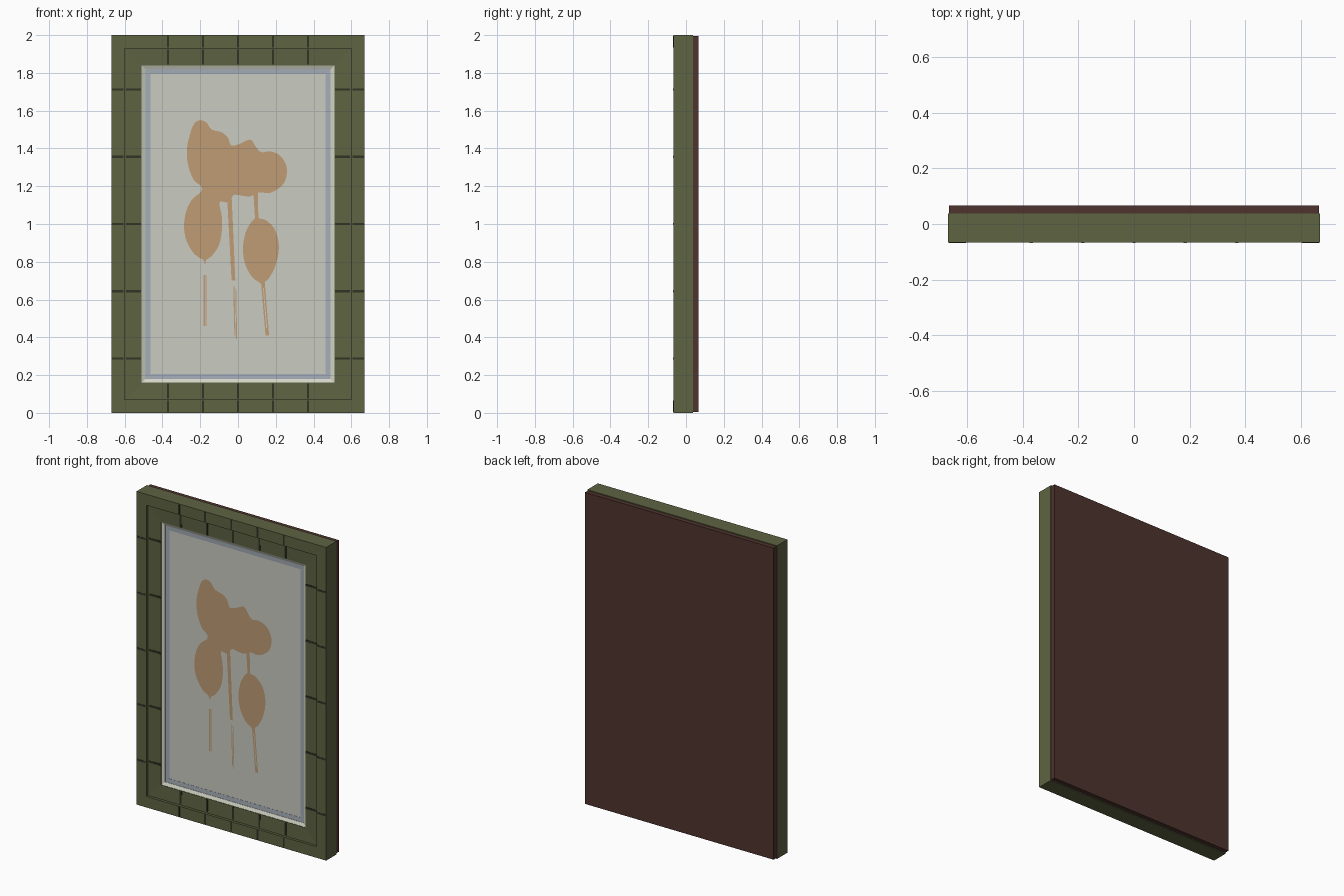
import bpy, bmesh
from mathutils import Vector

W, H = 0.67, 2.0          # half width, height


def mat(name, r, g, b):
    lin = [((c / 255 + 0.055) / 1.055) ** 2.4 for c in (r, g, b)]
    m = bpy.data.materials.new(name)
    m.diffuse_color = (*lin, 1)
    return m


OLIVE = mat("olive green", 94, 99, 66)
DARK = mat("dark olive", 48, 52, 34)
CREAM = mat("cream", 212, 213, 198)
BLUE = mat("grey blue", 165, 174, 184)
PAPER = mat("paper", 202, 203, 192)
TAN = mat("tan", 191, 156, 117)
BROWN = mat("dark brown", 78, 51, 45)


def finish(bm, name, material, recalc=True):
    if recalc:
        bmesh.ops.recalc_face_normals(bm, faces=bm.faces[:])
    me = bpy.data.meshes.new(name)
    bm.to_mesh(me)
    bm.free()
    me.materials.append(material)
    ob = bpy.data.objects.new(name, me)
    bpy.context.collection.objects.link(ob)
    return ob


def add_box(bm, x0, x1, y0, y1, z0, z1):
    geo = bmesh.ops.create_cube(bm, size=1)
    for v in geo["verts"]:
        v.co = ((x0 + x1) / 2 + v.co.x * (x1 - x0),
                (y0 + y1) / 2 + v.co.y * (y1 - y0),
                (z0 + z1) / 2 + v.co.z * (z1 - z0))


def mitred_frame(name, profile, material):
    """Four separate mitred rails; profile is a closed loop of (inset, y)."""
    bm = bmesh.new()
    corners = [(-1, 0), (1, 0), (1, 1), (-1, 1)]

    def ring(c):
        sx, top = c
        return [bm.verts.new((sx * (W - d), y, H - d if top else d))
                for d, y in profile]

    for i in range(4):
        a, b = ring(corners[i]), ring(corners[(i + 1) % 4])
        n = len(profile)
        for k in range(n):
            bm.faces.new((a[k], a[(k + 1) % n], b[(k + 1) % n], b[k]))
        bm.faces.new(a)
        bm.faces.new(b[::-1])
    return finish(bm, name, material)


# Frame: raised outer band, lower inner band
OUT_Y, IN_Y = -0.067, -0.05
mitred_frame("outer_frame", [(0, 0.038), (0, OUT_Y), (0.07, OUT_Y), (0.07, 0.038)], OLIVE)
mitred_frame("inner_frame", [(0.07, 0.038), (0.07, IN_Y), (0.16, IN_Y + 0.003), (0.16, 0.038)], OLIVE)
# Bevelled liner and coloured border around the picture
mitred_frame("liner", [(0.16, 0.0), (0.16, -0.044), (0.18, -0.035), (0.18, 0.0)], CREAM)
mitred_frame("picture_border", [(0.18, -0.02), (0.18, -0.033), (0.207, -0.032), (0.207, -0.02)], BLUE)

# Dark joint bars across both bands on all four sides
bm = bmesh.new()
for d0, d1, y in ((0.004, 0.065, OUT_Y), (0.077, 0.156, IN_Y)):
    for i in range(-2, 3):
        x, z, t = i * 0.185, 1 + i * 0.356, 0.006
        add_box(bm, x - t, x + t, y - 0.001, y + 0.006, d0, d1)
        add_box(bm, x - t, x + t, y - 0.001, y + 0.006, H - d1, H - d0)
        add_box(bm, -W + d0, -W + d1, y - 0.001, y + 0.006, z - t, z + t)
        add_box(bm, W - d1, W - d0, y - 0.001, y + 0.006, z - t, z + t)
finish(bm, "joint_bars", DARK)

# Picture paper and backing board
bm = bmesh.new()
add_box(bm, -0.5, 0.5, -0.031, 0.0, 0.17, 1.83)
finish(bm, "paper", PAPER)
bm = bmesh.new()
add_box(bm, -0.666, 0.666, 0.03, 0.067, 0.005, 1.995)
finish(bm, "backing_board", BROWN)


def smooth_loop(pts, steps=3):
    """Closed Catmull-Rom curve through the points."""
    out, n = [], len(pts)
    for i in range(n):
        p0, p1, p2, p3 = (Vector(pts[(i + k) % n]) for k in (-1, 0, 1, 2))
        for s in range(steps):
            t = s / steps
            out.append(0.5 * (2 * p1 + (p2 - p0) * t
                              + (2 * p0 - 5 * p1 + 4 * p2 - p3) * t * t
                              + (3 * p1 - p0 - 3 * p2 + p3) * t ** 3))
    return out


def add_flat(bm, pts):
    """Flat painted shape on the paper, facing the front."""
    f = bm.faces.new([bm.verts.new((x, -0.0325, z)) for x, z in pts])
    f.normal_update()
    if f.normal.y > 0:
        f.normal_flip()
    bmesh.ops.triangulate(bm, faces=[f])


# Flower silhouette: upper cluster with left lobe, and lower right lobe
cluster = [
    (-0.20, 1.55), (-0.165, 1.535), (-0.14, 1.50), (-0.085, 1.485), (-0.053, 1.455),
    (-0.035, 1.415), (0.01, 1.425), (0.065, 1.447), (0.09, 1.415), (0.122, 1.38),
    (0.17, 1.385), (0.222, 1.363), (0.254, 1.315), (0.258, 1.26), (0.235, 1.205),
    (0.17, 1.165), (0.105, 1.168), (0.06, 1.145), (-0.02, 1.155), (-0.04, 1.12),
    (-0.065, 1.115), (-0.098, 1.115), (-0.086, 1.04), (-0.085, 0.97), (-0.10, 0.89),
    (-0.14, 0.83), (-0.168, 0.81), (-0.175, 0.785), (-0.185, 0.81), (-0.23, 0.84),
    (-0.27, 0.905), (-0.286, 0.98), (-0.275, 1.065), (-0.243, 1.13), (-0.196, 1.17),
    (-0.196, 1.20), (-0.235, 1.235), (-0.265, 1.315), (-0.27, 1.40), (-0.254, 1.475),
    (-0.233, 1.53)]
lobe = [
    (0.085, 1.16), (0.104, 1.16), (0.10, 1.10), (0.107, 1.035), (0.145, 1.022),
    (0.19, 0.98), (0.212, 0.92), (0.215, 0.85), (0.195, 0.77), (0.165, 0.715),
    (0.14, 0.69), (0.135, 0.66), (0.125, 0.66), (0.12, 0.685), (0.074, 0.72),
    (0.037, 0.79), (0.026, 0.875), (0.042, 0.96), (0.074, 1.015), (0.095, 1.04),
    (0.088, 1.10)]
bm = bmesh.new()
add_flat(bm, smooth_loop(cluster))
add_flat(bm, smooth_loop(lobe))
# Stems: (top x, top z, bottom x, bottom z, top width, bottom width)
for x0, z0, x1, z1, w0, w1 in (
        (-0.045, 1.13, -0.024, 0.70, 0.024, 0.020),
        (-0.179, 0.73, -0.179, 0.46, 0.006, 0.006),
        (-0.169, 0.73, -0.169, 0.46, 0.006, 0.006),
        (-0.022, 0.67, -0.016, 0.41, 0.006, 0.006),
        (-0.012, 0.66, -0.007, 0.39, 0.005, 0.005),
        (0.126, 0.69, 0.149, 0.41, 0.008, 0.007),
        (0.138, 0.69, 0.161, 0.41, 0.008, 0.007),
        (0.154, 0.45, 0.155, 0.412, 0.014, 0.016),
        (0.093, 1.17, 0.099, 1.03, 0.024, 0.018)):
    add_flat(bm, [(x0 - w0 / 2, z0), (x0 + w0 / 2, z0), (x1 + w1 / 2, z1), (x1 - w1 / 2, z1)])
finish(bm, "flower_silhouette", TAN, recalc=False)
